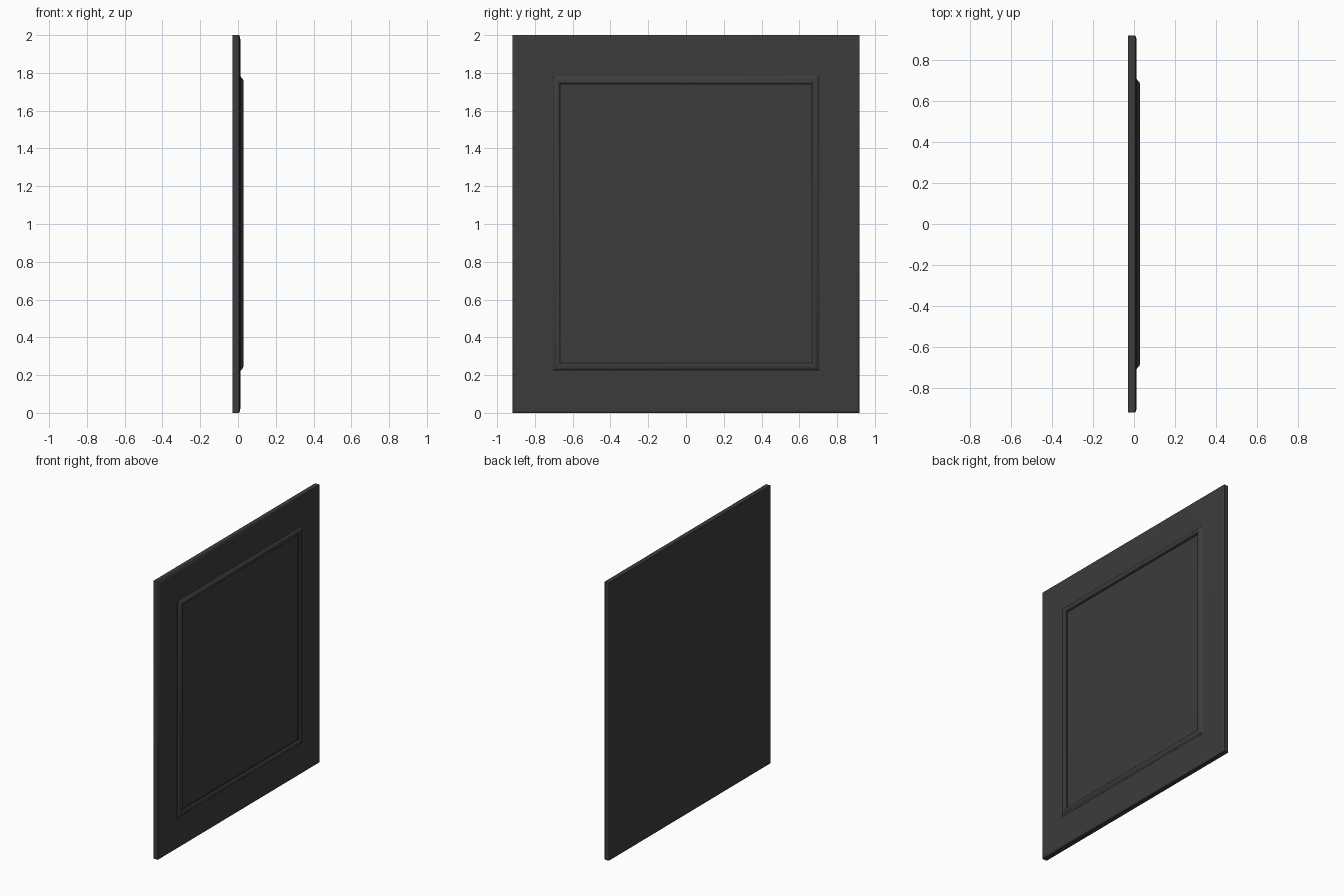
import bpy, bmesh

if "Cube" in bpy.data.objects:
    bpy.data.objects.remove(bpy.data.objects["Cube"])

DARK = bpy.data.materials.new("dark_grey")
DARK.diffuse_color = (0.045, 0.045, 0.045, 1)
DARK.use_nodes = True
DARK.node_tree.nodes["Principled BSDF"].inputs["Base Color"].default_value = DARK.diffuse_color


def rect_loft(name, half_y, z_mid, half_z, profile, cap=False, closed=False):
    """Loft rectangular rings; profile holds (inset from outer edge, x)."""
    bm = bmesh.new()
    rings = []
    for inset, x in profile:
        a, b = half_y - inset, half_z - inset
        rings.append([bm.verts.new((x, sy * a, z_mid + sz * b))
                      for sy, sz in ((-1, -1), (1, -1), (1, 1), (-1, 1))])
    pairs = list(zip(rings, rings[1:]))
    if closed:
        pairs.append((rings[-1], rings[0]))
    for r, s in pairs:
        for i in range(4):
            j = (i + 1) % 4
            bm.faces.new((r[i], r[j], s[j], s[i]))
    if cap:
        bm.faces.new(rings[0][::-1])
        bm.faces.new(rings[-1])
    bmesh.ops.recalc_face_normals(bm, faces=bm.faces)
    me = bpy.data.meshes.new(name)
    bm.to_mesh(me)
    bm.free()
    me.materials.append(DARK)
    ob = bpy.data.objects.new(name, me)
    bpy.context.collection.objects.link(ob)
    bpy.ops.object.select_all(action='DESELECT')
    ob.select_set(True)
    bpy.context.view_layer.objects.active = ob
    bpy.ops.object.shade_smooth_by_angle(angle=0.6)
    return ob


# Flat slab with a softly eased front edge
rect_loft("panel_slab", 0.918, 1.0, 1.0,
          [(0, -0.029), (0, 0.004), (0.003, 0.008), (0.009, 0.0105),
           (0.017, 0.0118), (0.025, 0.012)], cap=True)

# Raised rounded moulding framing the centre field
rect_loft("frame_moulding", 0.708, 1.002, 0.781,
          [(0, 0.008), (0, 0.013), (0.004, 0.015), (0.009, 0.020),
           (0.015, 0.025), (0.022, 0.028), (0.029, 0.029), (0.036, 0.027),
           (0.040, 0.023), (0.042, 0.018), (0.048, 0.016), (0.048, 0.008)],
          closed=True)
